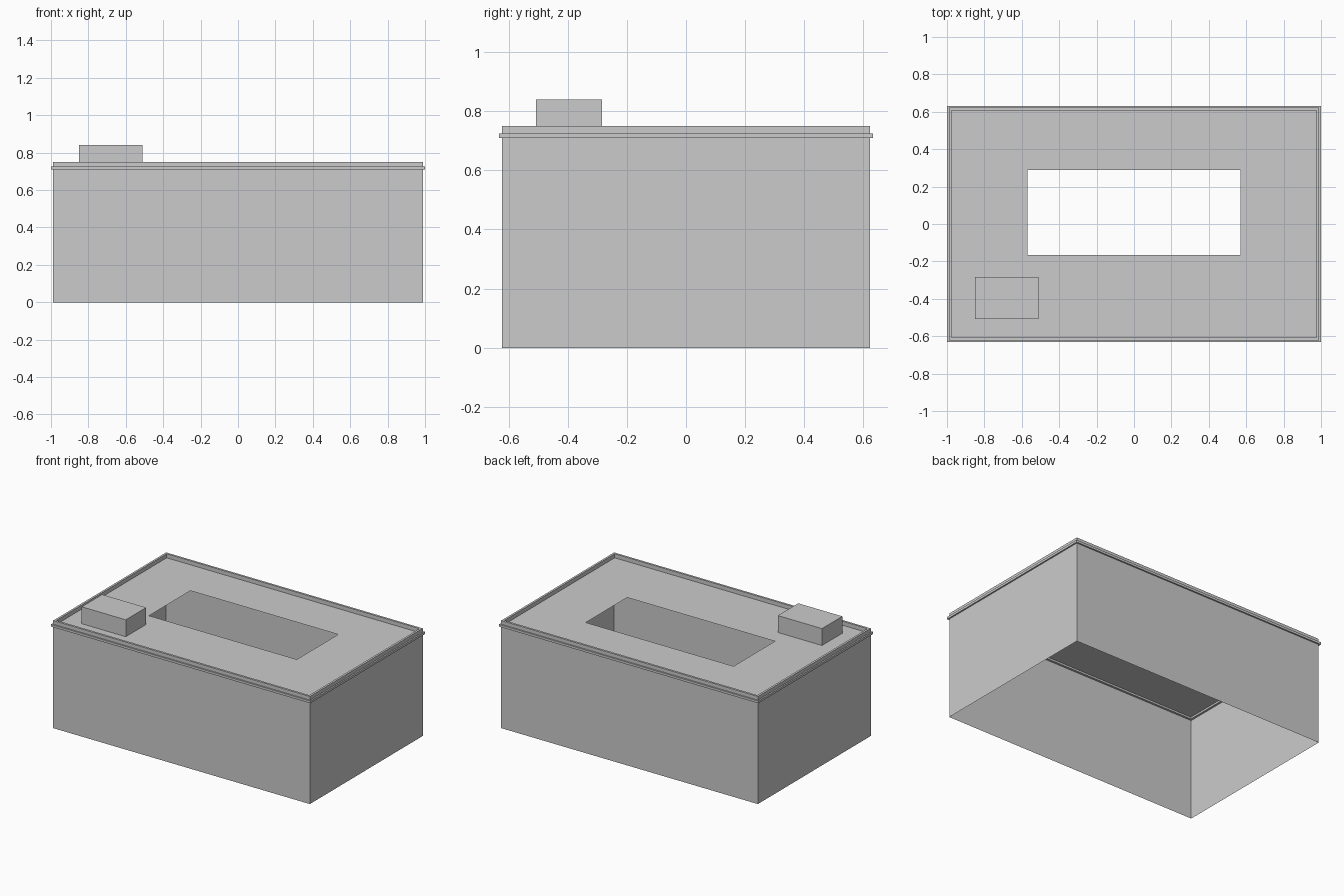
import bpy
import bmesh

cube = bpy.data.objects.get("Cube")
if cube:
    bpy.data.objects.remove(cube, do_unlink=True)

grey = bpy.data.materials.new("light_grey")
grey.use_nodes = True
color = (0.6, 0.6, 0.6, 1)
grey.diffuse_color = color
grey.node_tree.nodes["Principled BSDF"].inputs["Base Color"].default_value = color


def rect(hx, hy, z, cx=0, cy=0):
    """Counter-clockwise rectangle from half sizes and centre."""
    return [(cx + sx * hx, cy + sy * hy, z)
            for sx, sy in ((-1, -1), (1, -1), (1, 1), (-1, 1))]


def skin(name, rects, closed=False, cap=False):
    """Bridge successive rectangles into one flat-faced object."""
    bm = bmesh.new()
    rings = [[bm.verts.new(p) for p in r] for r in rects]
    if cap:
        bm.faces.new(rings[-1])
    if closed:
        rings.append(rings[0])
    for a, b in zip(rings, rings[1:]):
        for i in range(4):
            j = (i + 1) % 4
            bm.faces.new((a[i], a[j], b[j], b[i]))
    mesh = bpy.data.meshes.new(name)
    bm.to_mesh(mesh)
    bm.free()
    mesh.materials.append(grey)
    obj = bpy.data.objects.new(name, mesh)
    bpy.context.collection.objects.link(obj)
    return obj


HX, HY = 0.99, 0.622      # outer wall half sizes
INSET = 0.015             # parapet thickness
LIP = 0.01                # trim overhang
TOP, ROOF = 0.75, 0.722
IX, IY = HX - INSET, HY - INSET

# Open-bottomed walls, folding over into the parapet
skin("walls_and_parapet", [rect(HX, HY, 0), rect(HX, HY, TOP),
                           rect(IX, IY, TOP), rect(IX, IY, ROOF)])

# Thin roof with a rectangular opening
skin("roof", [rect(IX, IY, ROOF), rect(0.57, 0.228, ROOF, cy=0.062)])

# Projecting trim band around the top of the walls
low, high = 0.709, 0.725
skin("cornice_trim", [rect(HX + LIP, HY + LIP, low), rect(HX + LIP, HY + LIP, high),
                      rect(IX, IY, high), rect(IX, IY, low)], closed=True)

# Rooftop box
skin("rooftop_unit", [rect(0.17, 0.112, z, -0.68, -0.396) for z in (ROOF, 0.84)],
     cap=True)
